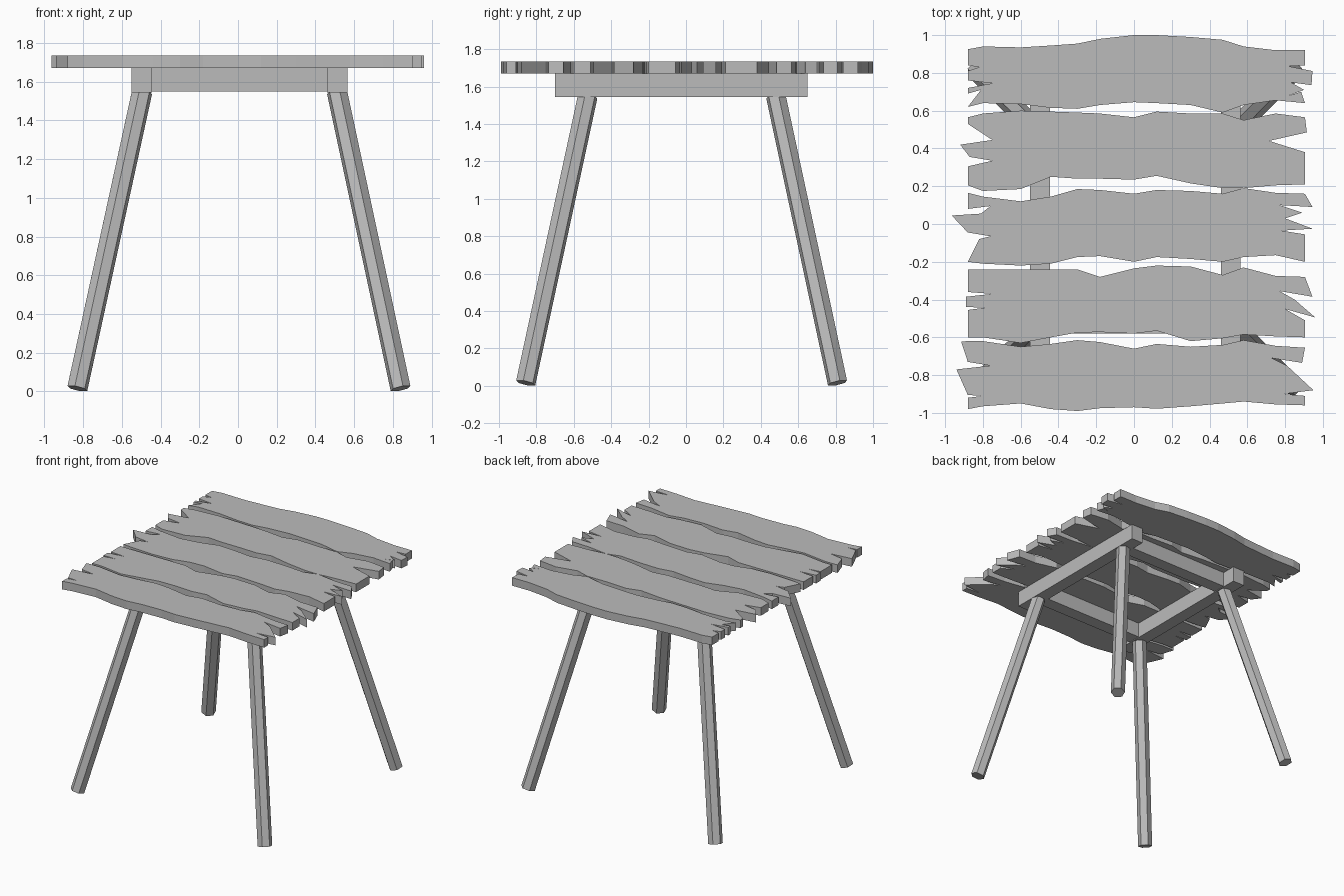
import bpy, bmesh, math
from mathutils import Vector

wood = bpy.data.materials.new("grey_wood")
wood.diffuse_color = (0.5, 0.5, 0.5, 1)


def finish(name, bm):
    bmesh.ops.recalc_face_normals(bm, faces=bm.faces)
    me = bpy.data.meshes.new(name)
    bm.to_mesh(me)
    bm.free()
    me.materials.append(wood)
    ob = bpy.data.objects.new(name, me)
    bpy.context.collection.objects.link(ob)
    return ob


def box(name, lo, hi):
    bm = bmesh.new()
    bmesh.ops.create_cube(bm, size=1)
    for v in bm.verts:
        v.co = [(a + b) / 2 + c * (b - a) for a, b, c in zip(lo, hi, v.co)]
    return finish(name, bm)


# Table top: weathered planks with wavy long edges and splintered ends
STATIONS = [-.88, -.8, -.6, -.44, -.3, -.18, 0, .12, .3, .47, .58, .75, .905]


def plank(name, back, front, left, right):
    """back/front: y at each station; left/right: splinter points, back to front"""
    pts = list(zip(STATIONS, back)) + right
    pts += list(zip(STATIONS, front))[::-1] + left[::-1]
    bm = bmesh.new()
    face = bm.faces.new([bm.verts.new((x, y, 1.67)) for x, y in pts])
    ext = bmesh.ops.extrude_face_region(bm, geom=[face], use_keep_orig=True)
    top = [g for g in ext["geom"] if isinstance(g, bmesh.types.BMVert)]
    bmesh.ops.translate(bm, verts=top, vec=(0, 0, .065))
    bmesh.ops.triangulate(bm, faces=[f for f in bm.faces if len(f.verts) > 4])
    return finish(name, bm)


plank("plank_1",
      [.925, .94, .935, .945, .955, .98, 1, 1, .99, .975, .94, .92, .92],
      [.62, .64, .635, .615, .61, .63, .645, .64, .63, .59, .63, .655, .64],
      [(-.88, .84), (-.82, .83), (-.88, .81), (-.88, .76), (-.75, .745),
       (-.88, .72), (-.88, .69), (-.81, .71)],
      [(.905, .84), (.82, .835), (.945, .81), (.94, .735), (.83, .75),
       (.9, .71), (.82, .68), (.885, .70)])
plank("plank_2",
      [.565, .585, .6, .595, .59, .585, .565, .595, .585, .585, .55, .585, .565],
      [.205, .175, .185, .25, .24, .24, .235, .255, .215, .19, .19, .205, .21],
      [(-.88, .53), (-.75, .445), (-.92, .42), (-.87, .355), (-.75, .335), (-.88, .305)],
      [(.915, .485), (.715, .44), (.905, .38)])
plank("plank_3",
      [.165, .145, .12, .145, .185, .18, .16, .18, .175, .16, .19, .165, .16],
      [-.2, -.21, -.22, -.21, -.175, -.17, -.2, -.175, -.185, -.2, -.175, -.165, -.2],
      [(-.88, .08), (-.76, .095), (-.81, .055), (-.965, .045), (-.88, -.045),
       (-.76, -.065), (-.82, -.08)],
      [(.945, .09), (.77, .1), (.89, .06), (.8, .03), (.945, -.025),
       (.78, -.035), (.905, -.055)])
plank("plank_4",
      [-.24, -.24, -.24, -.24, -.24, -.28, -.235, -.22, -.225, -.27, -.23, -.275, -.28],
      [-.6, -.6, -.63, -.6, -.575, -.572, -.58, -.565, -.62, -.605, -.585, -.595, -.6],
      [(-.88, -.36), (-.75, -.37), (-.89, -.385), (-.89, -.44), (-.78, -.442), (-.88, -.455)],
      [(.945, -.385), (.77, -.355), (.85, -.4), (.96, -.495), (.8, -.45), (.905, -.51)])
plank("plank_5",
      [-.62, -.62, -.65, -.635, -.615, -.625, -.66, -.635, -.65, -.64, -.615, -.645, -.655],
      [-.98, -.965, -.95, -.98, -.99, -.975, -.97, -.978, -.965, -.95, -.94, -.955, -.96],
      [(-.915, -.622), (-.88, -.73), (-.76, -.75), (-.94, -.77), (-.88, -.905),
       (-.8, -.91), (-.88, -.92)],
      [(.89, -.735), (.73, -.71), (.81, -.75), (.95, -.88), (.79, -.9), (.905, -.91)])

# Supporting frame: two rails along y joined by two cross beams
box("left_rail", (-.55, -.7, 1.545), (-.445, .65, 1.67))
box("right_rail", (.46, -.7, 1.545), (.565, .65, 1.67))
box("front_cross_beam", (-.445, -.58, 1.55), (.46, -.475, 1.67))
box("back_cross_beam", (-.445, .43, 1.55), (.46, .535, 1.67))


# Six-sided splayed legs, one flat facing along the lean
def leg(name, foot, head):
    foot, head = Vector(foot), Vector(head)
    axis = (head - foot).normalized()
    out = Vector((foot.x - head.x, foot.y - head.y, 0))
    out = (out - axis * out.dot(axis)).normalized()
    side = axis.cross(out)
    bm = bmesh.new()
    rings = []
    for c in (foot, head):
        angs = [math.radians(30 + 60 * i) for i in range(6)]
        rings.append([bm.verts.new(c + .054 * (out * math.cos(a) + side * math.sin(a)))
                      for a in angs])
    a, b = rings
    for i in range(6):
        j = (i + 1) % 6
        bm.faces.new((a[i], a[j], b[j], b[i]))
    bm.faces.new(a)
    bm.faces.new(b)
    return finish(name, bm)


for xn, fx, hx in (("left", -.83, -.495), ("right", .84, .511)):
    for yn, fy, hy in (("front", -.857, -.525), ("back", .81, .48)):
        leg(f"{yn}_{xn}_leg", (fx, fy, .015), (hx, hy, 1.55))
